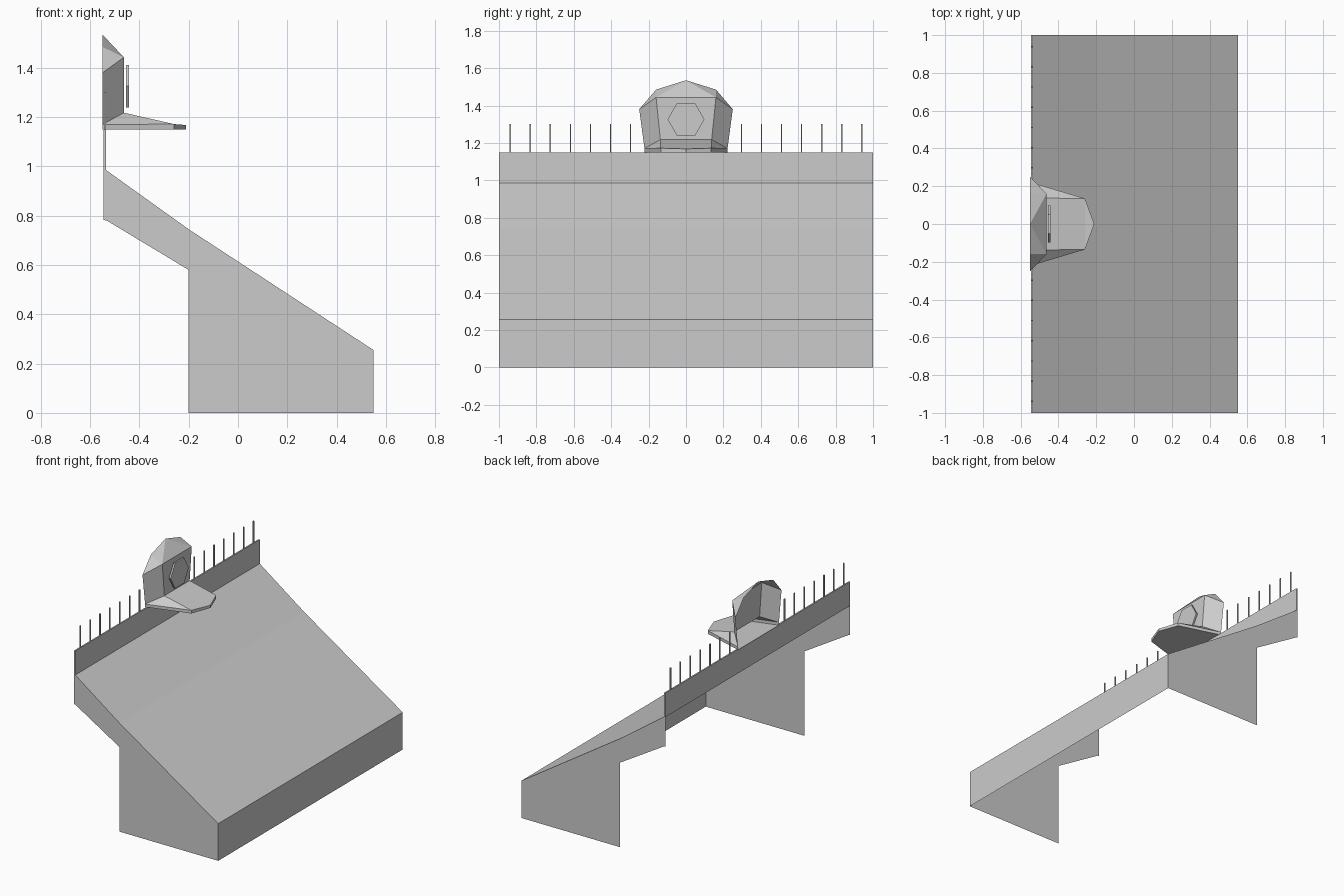
import bpy, bmesh, math

if "Cube" in bpy.data.objects:
    bpy.data.objects.remove(bpy.data.objects["Cube"])


def make_object(name, verts, faces):
    mesh = bpy.data.meshes.new(name)
    bm = bmesh.new()
    vs = [bm.verts.new(v) for v in verts]
    for f in faces:
        bm.faces.new([vs[i] for i in f])
    bmesh.ops.recalc_face_normals(bm, faces=bm.faces)
    bm.to_mesh(mesh)
    bm.free()
    ob = bpy.data.objects.new(name, mesh)
    bpy.context.collection.objects.link(ob)
    return ob


def box(name, centre, size):
    bpy.ops.mesh.primitive_cube_add(size=1, location=centre)
    ob = bpy.context.object
    ob.name = name
    ob.scale = size
    return ob


# Sloping stand: two side panels joined by a front wall and a ramp, open behind and below
profile = [(0.55, 0), (0.55, 0.255), (-0.2, 0.745), (-0.535, 0.985), (-0.545, 0.985),
           (-0.545, 0.783), (-0.532, 0.78), (-0.2, 0.58), (-0.2, 0)]
n = len(profile)
verts = [(x, y, z) for y in (-1, 1) for x, z in profile]
faces = [list(range(n)), list(range(2 * n - 1, n - 1, -1))]
faces += [(i, n + i, n + i + 1, i + 1) for i in range(3)]
make_object("ramp_stand", verts, faces)

# Thin wall along the top of the ramp
box("parapet_wall", (-0.54, 0, 1.0675), (0.01, 2, 0.165))

# Spikes on both sides of the shell
for side in (-1, 1):
    for k in range(7):
        box("railing_spike", (-0.54, side * (0.297 + 0.107 * k), 1.225), (0.007, 0.007, 0.15))

# Faceted shell, open at the back, with a sloping ledge in front
half = [(-0.55, 0.16, 1.485), (-0.55, 0.25, 1.38), (-0.55, 0.222, 1.17),   # rear rim
        (-0.463, 0.16, 1.443), (-0.463, 0.137, 1.218),                     # front panel
        (-0.26, 0.135, 1.172),                                             # ledge corner
        (-0.55, 0.222, 1.15), (-0.26, 0.135, 1.15)]                        # ledge underside
centre = [(-0.55, 0, 1.535), (-0.21, 0, 1.168), (-0.21, 0, 1.15)]
verts = half + [(x, -y, z) for x, y, z in half] + centre
top, tip, low = 16, 17, 18
side_faces = [(top, 0, 3), (0, 1, 3), (1, 2, 4, 3), (4, 2, 5), (2, 6, 7, 5), (5, 7, low, tip)]
faces = side_faces + [[i if i >= 16 else i + 8 for i in f][::-1] for f in side_faces]
faces += [(top, 3, 11), (3, 4, 12, 11), (4, 5, 13, 12), (5, tip, 13), (6, 14, 15, low, 7)]
make_object("shell_with_ledge", verts, faces)

# Hexagonal board in front of the shell panel
hexagon = [(0.098 * math.cos(math.pi / 3 * i), 1.326 + 0.1 * math.sin(math.pi / 3 * i)) for i in range(6)]
verts = [(x, y, z) for x in (-0.455, -0.443) for y, z in hexagon]
faces = [range(6), range(6, 12)] + [(i, (i + 1) % 6, (i + 1) % 6 + 6, i + 6) for i in range(6)]
make_object("hexagon_board", verts, faces)
